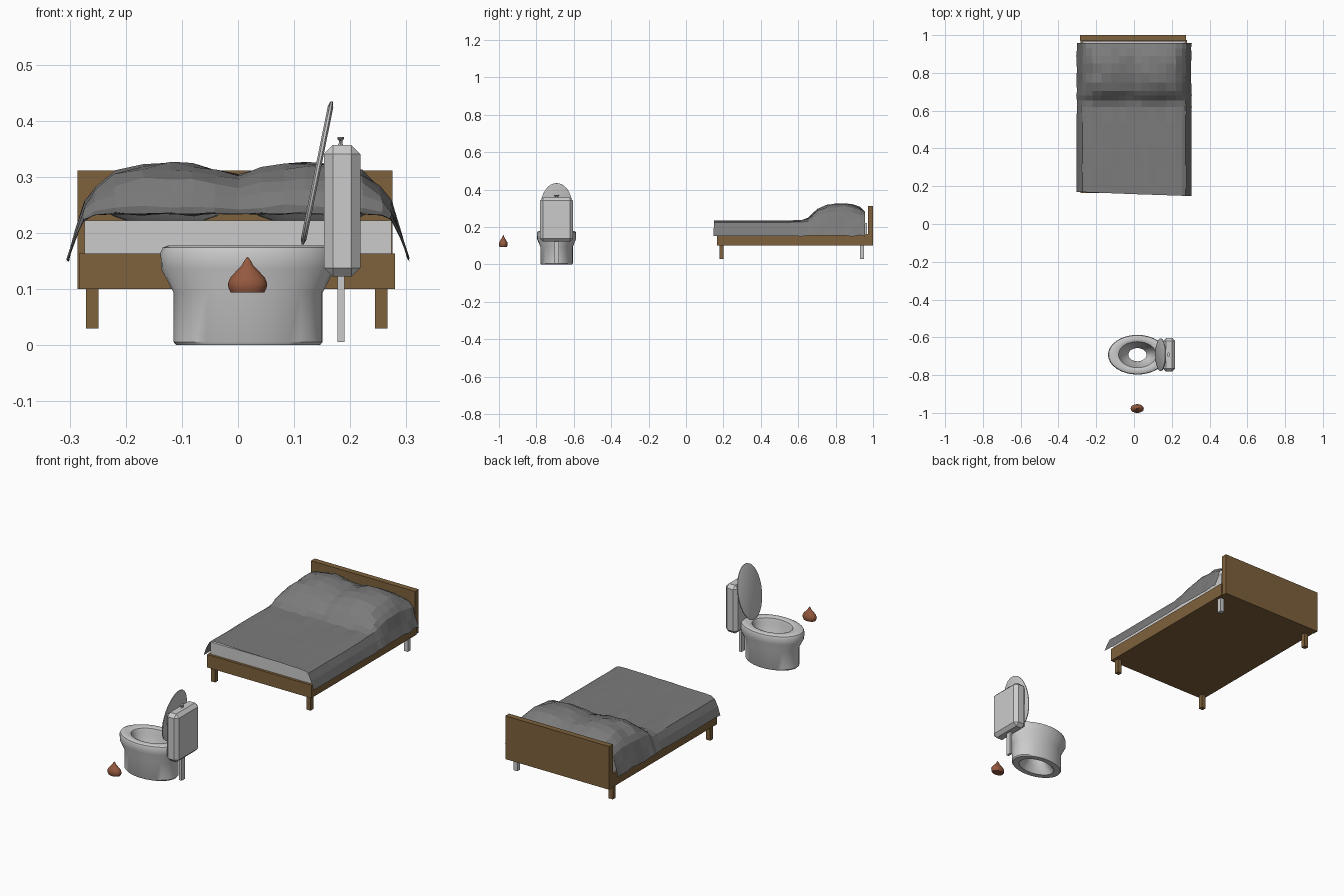
import bpy, bmesh, math, random
from mathutils import Vector

if "Cube" in bpy.data.objects:
    bpy.data.objects.remove(bpy.data.objects["Cube"])

random.seed(4)


def material(name, rgb):
    m = bpy.data.materials.new(name)
    m.diffuse_color = (*rgb, 1)
    m.use_nodes = True
    m.node_tree.nodes["Principled BSDF"].inputs["Base Color"].default_value = m.diffuse_color
    return m


WOOD = material("wood", (0.21, 0.12, 0.045))
CLOTH = material("dark_cloth", (0.2, 0.2, 0.2))
BROWN = material("brown", (0.3, 0.1, 0.05))


def finish(name, bm, mat=None, smooth=None):
    bmesh.ops.recalc_face_normals(bm, faces=bm.faces)
    me = bpy.data.meshes.new(name)
    bm.to_mesh(me)
    bm.free()
    ob = bpy.data.objects.new(name, me)
    bpy.context.collection.objects.link(ob)
    if mat:
        me.materials.append(mat)
    if smooth:
        bpy.ops.object.select_all(action='DESELECT')
        ob.select_set(True)
        bpy.context.view_layer.objects.active = ob
        bpy.ops.object.shade_smooth_by_angle(angle=math.radians(smooth))
    return ob


def box(name, lo, hi, mat=None, bevel=0):
    bm = bmesh.new()
    bmesh.ops.create_cube(bm, size=1)
    for v in bm.verts:
        v.co = Vector([(a + b) / 2 + c * (b - a) for a, b, c in zip(lo, hi, v.co)])
    if bevel:
        bmesh.ops.bevel(bm, geom=bm.edges[:], offset=bevel, segments=1, affect='EDGES', profile=0.5)
    return finish(name, bm, mat)


def oval_lathe(name, cx, cy, rings, sides, mat=None, closed=False, smooth=35):
    """Stack elliptical rings (rx, ry, z); closed joins last ring to the first."""
    bm = bmesh.new()
    loops = [[bm.verts.new((cx + rx * math.cos(2 * math.pi * i / sides),
                            cy + ry * math.sin(2 * math.pi * i / sides), z))
              for i in range(sides)] for rx, ry, z in rings]
    pairs = list(zip(loops, loops[1:] + loops[:1]))
    for a, b in pairs if closed else pairs[:-1]:
        for i in range(sides):
            j = (i + 1) % sides
            bm.faces.new((a[i], a[j], b[j], b[i]))
    if not closed:
        bm.faces.new(loops[0])
        bm.faces.new(loops[-1])
    return finish(name, bm, mat, smooth)


def lerp(table, t):
    for (a, p), (b, q) in zip(table, table[1:]):
        if t <= b:
            return p + (q - p) * max(0, (t - a) / (b - a))
    return table[-1][1]


# Bed: frame, headboard, legs (one leg is unpainted), mattress
box("bed_frame", (-0.283, 0.165, 0.10), (0.28, 0.975, 0.163), WOOD)
box("headboard", (-0.286, 0.972, 0.10), (0.275, 1.0, 0.311), WOOD)
for side, x in (("left", -0.26), ("right", 0.255)):
    for end, y in (("front", 0.19), ("back", 0.94)):
        grey = side == "right" and end == "back"
        box(f"{end}_{side}_leg", (x - 0.011, y - 0.011, 0.03), (x + 0.011, y + 0.011, 0.102),
            None if grey else WOOD)
box("mattress", (-0.274, 0.178, 0.16), (0.274, 0.968, 0.222))

# Pillows under the blanket
for side, x in (("left", -0.13), ("right", 0.13)):
    bm = bmesh.new()
    bmesh.ops.create_uvsphere(bm, u_segments=16, v_segments=8, radius=1)
    for v in bm.verts:
        c = v.co
        px, py = (math.copysign(abs(k) ** 0.6, k) for k in (c.x, c.y))
        v.co = (x + 0.115 * px, 0.83 + 0.125 * py, 0.262 + 0.045 * c.z)
    finish(side + "_pillow", bm, None, 60)

# Blanket: faceted grid, raised over the pillows and draped over both sides
bump_y = [(0.63, 0), (0.655, 0.14), (0.70, 0.64), (0.75, 0.87), (0.81, 0.98),
          (0.87, 0.96), (0.92, 0.84), (0.955, 0.52)]
bump_x = [(0, 0.78), (0.05, 0.9), (0.11, 1), (0.17, 0.96), (0.22, 0.82),
          (0.268, 0.42), (0.29, 0.1), (0.305, 0)]
drop_x = [(0.25, 0), (0.272, 0.008), (0.29, 0.042), (0.305, 0.085)]
half = [0.04, 0.08, 0.12, 0.17, 0.22, 0.255, 0.273, 0.29, 0.304]
xs = [-x for x in reversed(half)] + [0] + half
ys = [0.158, 0.2, 0.3, 0.42, 0.54, 0.62, 0.655, 0.68, 0.705, 0.75, 0.80, 0.85, 0.89, 0.93, 0.957]
bm = bmesh.new()
grid = []
for y in ys:
    row = []
    for x in xs:
        b = lerp(bump_y, y) * lerp(bump_x, abs(x))
        n = 0.0045 if y > 0.6 else 0.001
        z = 0.234 - lerp(drop_x, abs(x)) + 0.094 * b + random.uniform(-n, n)
        yy = y - 0.02 * (x / 0.3 if y < 0.18 else 0) * (0.5 if x > 0 else 0.6)
        row.append(bm.verts.new((x + random.uniform(-n, n) * 0.6, yy, z)))
    grid.append(row)
for r, s in zip(grid, grid[1:]):
    for i in range(len(xs) - 1):
        bm.faces.new((r[i], r[i + 1], s[i + 1], s[i]))
blanket = finish("blanket", bm, CLOTH)

# Toilet bowl: outer wall, rounded rim, funnel, open base
oval_lathe("toilet_bowl", 0.018, -0.692, [
    (0.095, 0.058, 0.0), (0.128, 0.083, 0.0), (0.133, 0.087, 0.006), (0.133, 0.087, 0.094),
    (0.155, 0.104, 0.136), (0.156, 0.105, 0.165), (0.152, 0.102, 0.174), (0.142, 0.094, 0.178),
    (0.112, 0.077, 0.178), (0.100, 0.069, 0.174), (0.095, 0.065, 0.160), (0.092, 0.062, 0.142),
    (0.070, 0.048, 0.095), (0.048, 0.035, 0.065), (0.060, 0.040, 0.035)], 32, closed=True)

# Lid: flat oval leaning back on the tank
lid = oval_lathe("toilet_lid", 0, 0, [
    (0.120, 0.080, -0.005), (0.130, 0.086, -0.002), (0.130, 0.086, 0.002), (0.120, 0.080, 0.005)], 32)
lid.location = (0.141, -0.692, 0.307)
lid.rotation_euler = (0, math.radians(-78.5), 0)

# Tank, drain pipe and flush knob
box("tank", (0.153, -0.781, 0.122), (0.218, -0.604, 0.357), None, 0.016)
box("drain_pipe", (0.177, -0.706, 0.006), (0.19, -0.68, 0.13))
oval_lathe("flush_knob", 0.183, -0.692, [
    (0.006, 0.012, 0.354), (0.003, 0.008, 0.360), (0.003, 0.008, 0.364),
    (0.006, 0.013, 0.368), (0.006, 0.013, 0.371)], 12)

# Brown swirl drop
oval_lathe("brown_drop", 0.017, -0.977, [
    (0.030, 0.020, 0.094), (0.034, 0.023, 0.102), (0.035, 0.0235, 0.110), (0.031, 0.021, 0.120),
    (0.021, 0.014, 0.131), (0.011, 0.008, 0.141), (0.006, 0.004, 0.150), (0.001, 0.001, 0.157)],
    16, BROWN, smooth=40)
